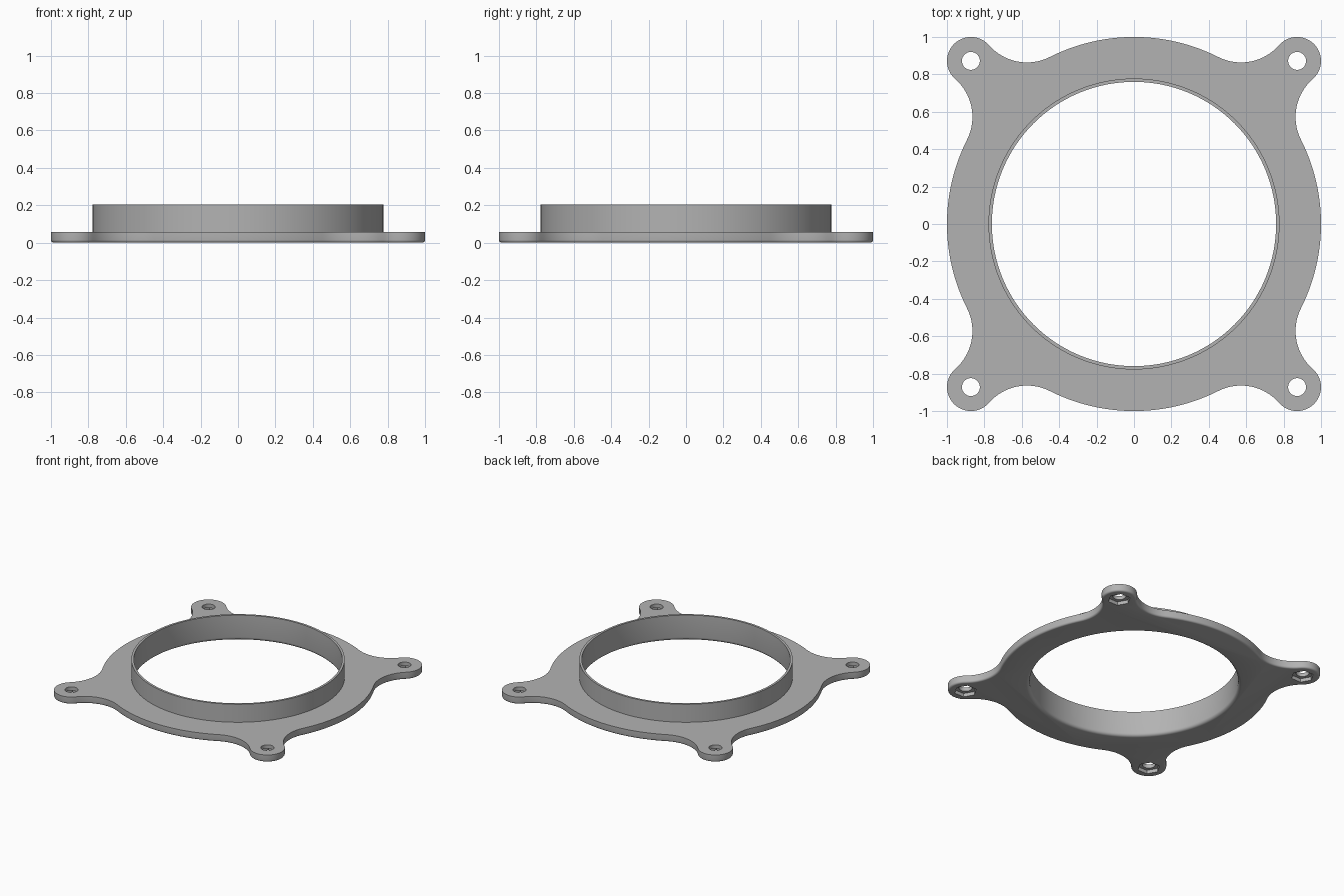
import bpy, bmesh, math
from mathutils import Vector

if "Cube" in bpy.data.objects:
    bpy.data.objects.remove(bpy.data.objects["Cube"])

PLATE_H, RING_H = 0.058, 0.203
R_IN, R_RING, R_BODY = 0.76, 0.778, 1.0
EAR, R_EAR, R_BLEND = 0.872, 0.128, 0.27
EDGE, FLARE = 0.015, 0.025

grey = bpy.data.materials.new("grey_plastic")
grey.diffuse_color = (0.45, 0.45, 0.45, 1)
grey.use_nodes = True
grey.node_tree.nodes["Principled BSDF"].inputs["Base Color"].default_value = grey.diffuse_color


def loft(name, loops):
    """Closed solid from stacked loops of equal length, bottom to top."""
    bm = bmesh.new()
    rows = [[bm.verts.new(p) for p in loop] for loop in loops]
    n = len(rows[0])
    for a, b in zip(rows, rows[1:]):
        for i in range(n):
            j = (i + 1) % n
            bm.faces.new((a[i], a[j], b[j], b[i]))
    bm.faces.new(rows[0][::-1])
    bm.faces.new(rows[-1])
    mesh = bpy.data.meshes.new(name)
    bm.to_mesh(mesh)
    bm.free()
    mesh.materials.append(grey)
    obj = bpy.data.objects.new(name, mesh)
    bpy.context.collection.objects.link(obj)
    return obj


def circle(r, z, n, cx=0, cy=0, turn=0):
    return [(cx + r * math.cos(turn + math.tau * i / n),
             cy + r * math.sin(turn + math.tau * i / n), z) for i in range(n)]


def arc(c, r, a0, a1, n):
    return [(c[0] + r * math.cos(a0 + (a1 - a0) * i / n),
             c[1] + r * math.sin(a0 + (a1 - a0) * i / n)) for i in range(n)]


# Centre angle of the concave blend, tangent to both the body and the ear
ear_d = EAR * math.sqrt(2)
blend_d = R_BODY + R_BLEND
half = math.acos((blend_d ** 2 + ear_d ** 2 - (R_EAR + R_BLEND) ** 2)
                 / (2 * blend_d * ear_d))


def outline(inset, z):
    """Plate outline moved inward by inset: body, blend, ear, blend, four times."""
    pts = []
    for k in range(4):
        mid = math.pi / 4 + k * math.pi / 2
        ear = Vector((math.cos(mid), math.sin(mid))) * ear_d
        lo, hi = (Vector((math.cos(mid + s * half), math.sin(mid + s * half))) * blend_d
                  for s in (-1, 1))
        a = mid - half
        e = math.atan2(ear.y - lo.y, ear.x - lo.x)       # first blend to ear
        start = a + math.pi
        sweep = (e - start + math.pi) % math.tau - math.pi
        pts += arc((0, 0), R_BODY - inset, a - (math.pi / 2 - 2 * half), a, 28)
        pts += arc(lo, R_BLEND + inset, start, start + sweep, 16)
        pts += arc(ear, R_EAR - inset, e + math.pi, 2 * mid - e + math.pi
                   + math.tau * round((2 * (e - mid) + math.pi) / math.tau), 24)
        e2 = math.atan2(ear.y - hi.y, ear.x - hi.x)
        end = mid + half + math.pi
        sweep = (end - e2 + math.pi) % math.tau - math.pi
        pts += arc(hi, R_BLEND + inset, e2, e2 + sweep, 16)
    return [(x, y, z) for x, y in pts]


# Plate with four ears and a rounded lower edge
steps = [i * math.pi / 8 for i in range(5)]
flange = loft("mounting_flange",
              [outline(EDGE * (1 - math.sin(t)), EDGE * (1 - math.cos(t))) for t in steps]
              + [outline(0, PLATE_H)])


def boolean(tool, operation):
    mod = flange.modifiers.new(tool.name, "BOOLEAN")
    mod.object, mod.operation, mod.solver = tool, operation, "EXACT"
    bpy.context.view_layer.objects.active = flange
    bpy.ops.object.modifier_apply(modifier=mod.name)
    bpy.data.objects.remove(tool)


# Collar rising from the plate, then the flared bore
boolean(loft("collar", [circle(R_RING, z, 128) for z in (0.03, RING_H)]), "UNION")
boolean(loft("bore", [circle(R_IN + FLARE, -0.1, 128)]
             + [circle(R_IN + FLARE * (1 - math.sin(t)), FLARE * (1 - math.cos(t)), 128)
                for t in steps]
             + [circle(R_IN, 0.3, 128)]), "DIFFERENCE")

# Screw holes with hexagonal nut pockets underneath
for x in (-EAR, EAR):
    for y in (-EAR, EAR):
        boolean(loft("hole", [circle(0.048, z, 32, x, y) for z in (-0.1, 0.2)]), "DIFFERENCE")
        boolean(loft("nut_pocket", [circle(0.083, z, 6, x, y) for z in (-0.1, 0.028)]),
                "DIFFERENCE")

bpy.ops.object.select_all(action="DESELECT")
flange.select_set(True)
bpy.context.view_layer.objects.active = flange
bpy.ops.object.shade_smooth_by_angle(angle=math.radians(35))
